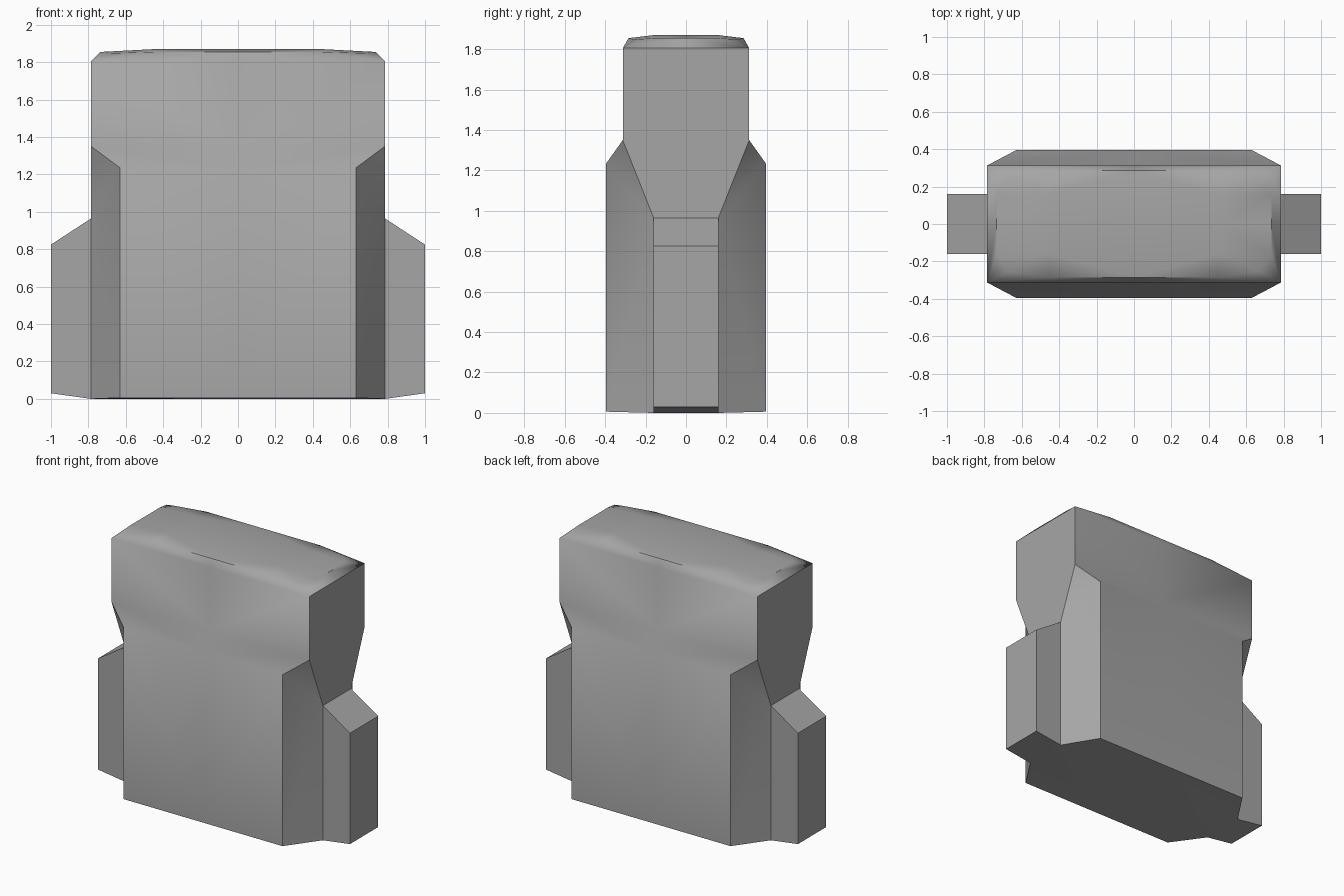
import bpy
import bmesh
import math

cube = bpy.data.objects.get("Cube")
if cube:
    bpy.data.objects.remove(cube, do_unlink=True)

# Plain grey material
grey = bpy.data.materials.new("mid_grey")
grey.use_nodes = True
colour = (0.38, 0.38, 0.38, 1)
grey.diffuse_color = colour
grey.node_tree.nodes["Principled BSDF"].inputs["Base Color"].default_value = colour


def quarter_part(name, points, faces):
    """Build one quarter from named points, then mirror it to all four corners."""
    bm = bmesh.new()
    verts = {key: bm.verts.new(co) for key, co in points.items()}
    for face in faces:
        bm.faces.new([verts[key] for key in face.split()])
    bm.normal_update()
    mesh = bpy.data.meshes.new(name)
    bm.to_mesh(mesh)
    bm.free()
    mesh.materials.append(grey)
    obj = bpy.data.objects.new(name, mesh)
    bpy.context.collection.objects.link(obj)
    bpy.ops.object.select_all(action="DESELECT")
    obj.select_set(True)
    bpy.context.view_layer.objects.active = obj
    bpy.ops.object.shade_smooth_by_angle(angle=math.radians(40))
    mirror = obj.modifiers.new("four_corners", "MIRROR")
    mirror.use_axis = (True, True, False)
    return obj


# Levels and widths shared by the parts
SIDE, WALL, SLAB, ARM = 0.785, 0.313, 0.395, 0.16
CHEST, RIM, CAP, TOP = 0.63, 1.805, 1.855, 1.87

points = {
    # slab front and its chamfered corner
    "base_mid": (0, SLAB, 0.006), "base_edge": (CHEST, SLAB, 0.006),
    "base_in": (SIDE, ARM, 0), "base_side": (SIDE, 0, 0), "base_centre": (0, 0, 0),
    "chest_mid": (0, SLAB, 1.235), "chest_edge": (CHEST, SLAB, 1.235),
    "neck_mid": (0, WALL, 1.35), "neck_edge": (SIDE, WALL, 1.35),
    "notch": (SIDE, ARM, 0.965), "notch_side": (SIDE, 0, 0.965),
    # upper block rim
    "rim_mid": (0, WALL, RIM), "rim": (SIDE, WALL, RIM), "rim_side": (SIDE, 0, RIM),
    # domed cap
    "cap_mid": (0, 0.285, CAP), "cap_a": (0.45, 0.285, CAP), "cap_b": (0.67, 0.255, 1.848),
    "cap_c": (0.735, ARM, CAP), "cap_side": (0.735, 0, CAP),
    "top_mid": (0, ARM, TOP), "top": (0.45, ARM, TOP),
    "top_side": (0.45, 0, TOP), "top_centre": (0, 0, TOP),
    # side arm
    "arm_top": (1, ARM, 0.825), "arm_top_mid": (1, 0, 0.825),
    "arm_low": (1, ARM, 0.03), "arm_low_mid": (1, 0, 0.03),
}

faces = [
    # walls
    "base_mid chest_mid chest_edge base_edge",
    "chest_mid neck_mid neck_edge chest_edge",
    "neck_mid rim_mid rim neck_edge",
    "base_edge chest_edge notch base_in",
    "chest_edge neck_edge notch",
    "notch neck_edge rim rim_side notch_side",
    # underside
    "base_centre base_mid base_edge base_in base_side",
    # cap
    "rim_mid cap_mid cap_a rim", "rim cap_a cap_b", "rim cap_b cap_c",
    "rim cap_c cap_side rim_side",
    "cap_mid top_mid top cap_a", "cap_a top cap_b", "cap_b top cap_c",
    "cap_c top top_side cap_side", "top_mid top_centre top_side top",
    # arm
    "base_in notch arm_top arm_low",
    "notch notch_side arm_top_mid arm_top",
    "arm_low arm_top arm_top_mid arm_low_mid",
    "base_in arm_low arm_low_mid base_side",
]

quarter_part("shouldered_block", points, faces)
